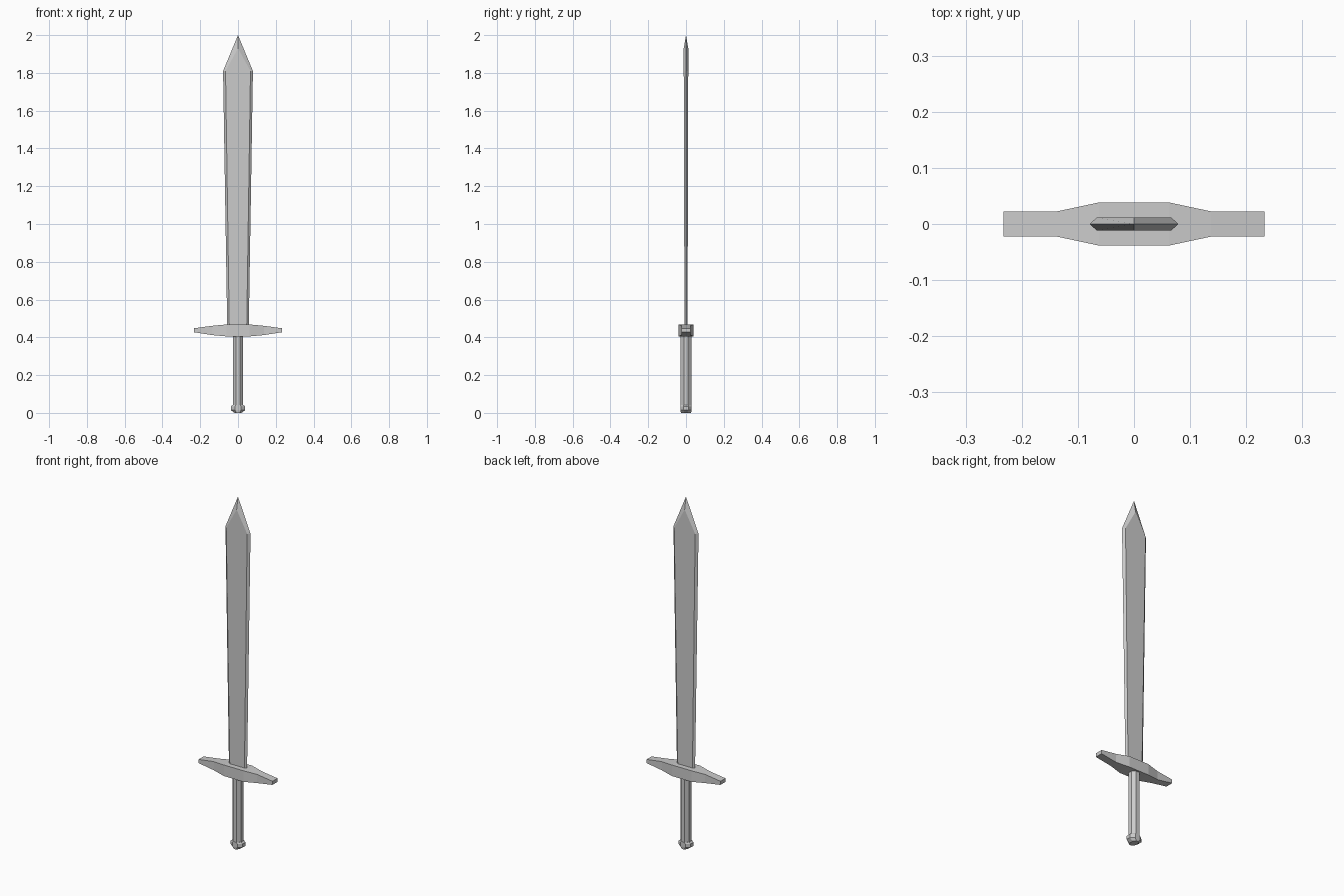
import bpy, bmesh
from math import cos, sin, pi

if "Cube" in bpy.data.objects:
    bpy.data.objects.remove(bpy.data.objects["Cube"])


def loft(name, rings, tip=None):
    """Skin a stack of equal-sized rings, capping both ends."""
    bm = bmesh.new()
    loops = [[bm.verts.new(p) for p in ring] for ring in rings]
    n = len(loops[0])
    for a, b in zip(loops, loops[1:]):
        for i in range(n):
            j = (i + 1) % n
            bm.faces.new((a[i], a[j], b[j], b[i]))
    bm.faces.new(loops[0][::-1])
    if tip:
        tip(bm, loops[-1])
    else:
        bm.faces.new(loops[-1])
    bmesh.ops.recalc_face_normals(bm, faces=bm.faces)
    mesh = bpy.data.meshes.new(name)
    bm.to_mesh(mesh)
    bm.free()
    obj = bpy.data.objects.new(name, mesh)
    bpy.context.collection.objects.link(obj)
    return obj


def blade_ring(z, edge, flat, thick):
    return [(edge, 0, z), (flat, thick, z), (-flat, thick, z),
            (-edge, 0, z), (-flat, -thick, z), (flat, -thick, z)]


def blade_tip(bm, ring):
    # Flat sides end in a point; bevels carry on to the apex
    apex = bm.verts.new((0, 0, 2.0))
    r, br, bl, l, fl, fr = ring
    for right, left, y in ((br, bl, 0.012), (fr, fl, -0.012)):
        ridge = bm.verts.new((0, y, 1.93))
        bm.faces.new((right, left, ridge))
        bm.faces.new((r, right, ridge, apex))
        bm.faces.new((left, l, apex, ridge))


# Blade: flattened hexagon widening towards the point
loft("blade", [blade_ring(0.45, 0.057, 0.046, 0.008),
               blade_ring(1.81, 0.079, 0.066, 0.012)], blade_tip)

# Crossguard: rectangular sections along x (x, half depth, z low, z high)
half = [(0.062, 0.0385, 0.405, 0.468),
        (0.137, 0.0225, 0.412, 0.461),
        (0.233, 0.0225, 0.427, 0.448)]
stations = [(-x, d, a, b) for x, d, a, b in reversed(half)] + half
loft("crossguard", [[(x, -d, a), (x, d, a), (x, d, b), (x, -d, b)]
                    for x, d, a, b in stations])


# Grip: eight-sided shaft
def octagon(z, rx, ry):
    k = 1 / cos(pi / 8)
    return [(rx * k * cos(pi / 8 + i * pi / 4),
             ry * k * sin(pi / 8 + i * pi / 4), z) for i in range(8)]


loft("grip", [octagon(0.03, 0.027, 0.028), octagon(0.42, 0.027, 0.028)])

# Pommel: faceted cap, wider than deep
loft("pommel", [octagon(0.0, 0.018, 0.027), octagon(0.014, 0.038, 0.029),
                octagon(0.034, 0.038, 0.029), octagon(0.042, 0.028, 0.029)])
